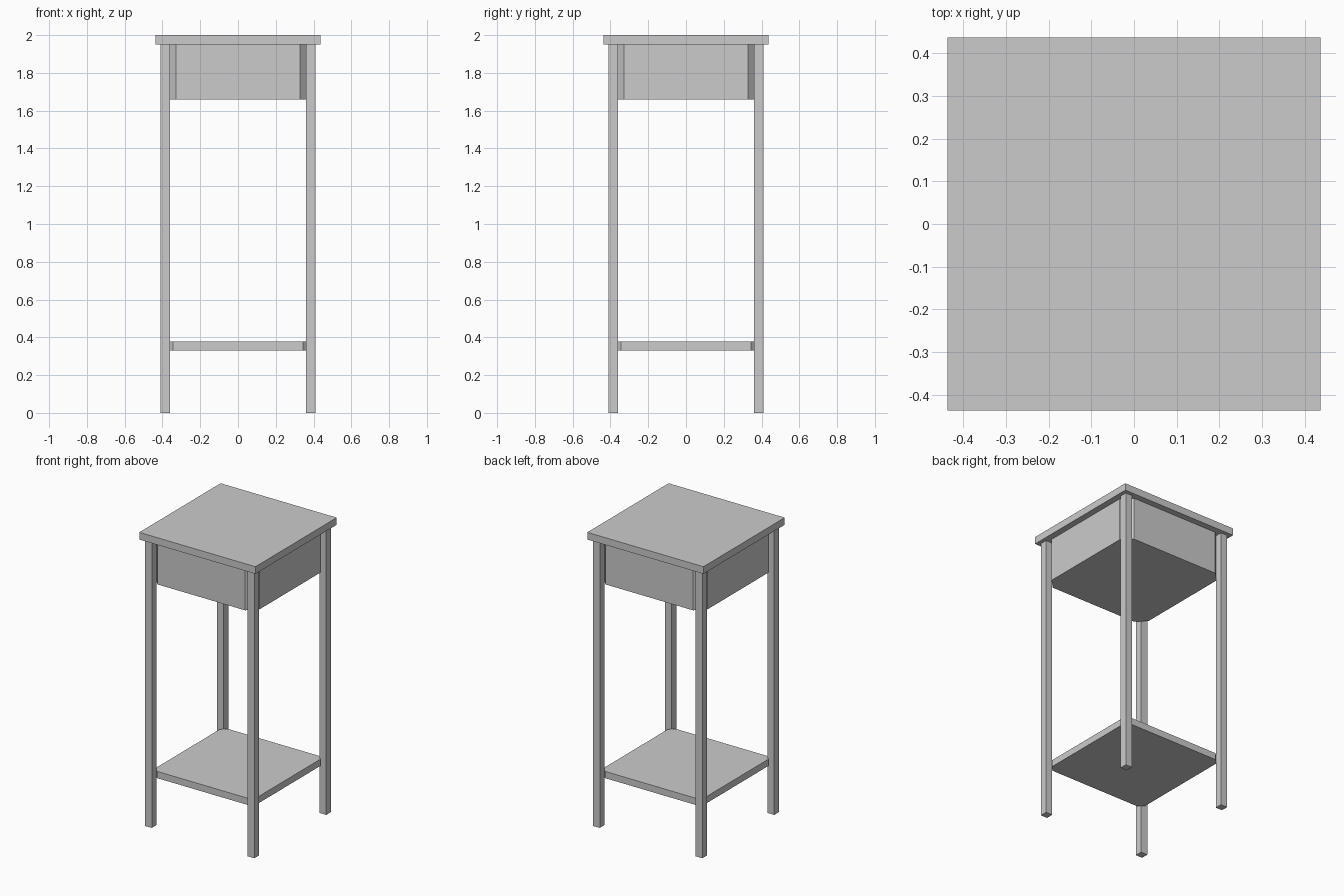
import bpy, bmesh

if "Cube" in bpy.data.objects:
    bpy.data.objects.remove(bpy.data.objects["Cube"])


def slab(name, half, z0, z1, chamfer=0.0, cx=0.0, cy=0.0):
    """Square prism between two heights, optionally with cut vertical corners."""
    bm = bmesh.new()
    bmesh.ops.create_cube(bm, size=1)
    for v in bm.verts:
        v.co.x *= 2 * half
        v.co.y *= 2 * half
        v.co.z *= z1 - z0
    if chamfer:
        upright = [e for e in bm.edges
                   if abs(e.verts[0].co.z - e.verts[1].co.z) > 1e-4]
        bmesh.ops.bevel(bm, geom=upright, offset=chamfer, offset_type='OFFSET',
                        segments=1, affect='EDGES')
    mesh = bpy.data.meshes.new(name)
    bm.to_mesh(mesh)
    bm.free()
    obj = bpy.data.objects.new(name, mesh)
    obj.location = (cx, cy, (z0 + z1) / 2)
    bpy.context.collection.objects.link(obj)
    return obj


# Table top
slab("table_top", 0.437, 1.951, 2.0)

# Box under the top and lower shelf, corners cut to meet the legs
slab("apron_box", 0.394, 1.658, 1.951, chamfer=0.065)
slab("lower_shelf", 0.379, 0.331, 0.377, chamfer=0.035)

# Four square legs
for y, depth in ((-1, "front"), (1, "back")):
    for x, side in ((-1, "left"), (1, "right")):
        slab(f"{depth}_{side}_leg", 0.025, 0.0, 1.951, cx=x * 0.386, cy=y * 0.386)
